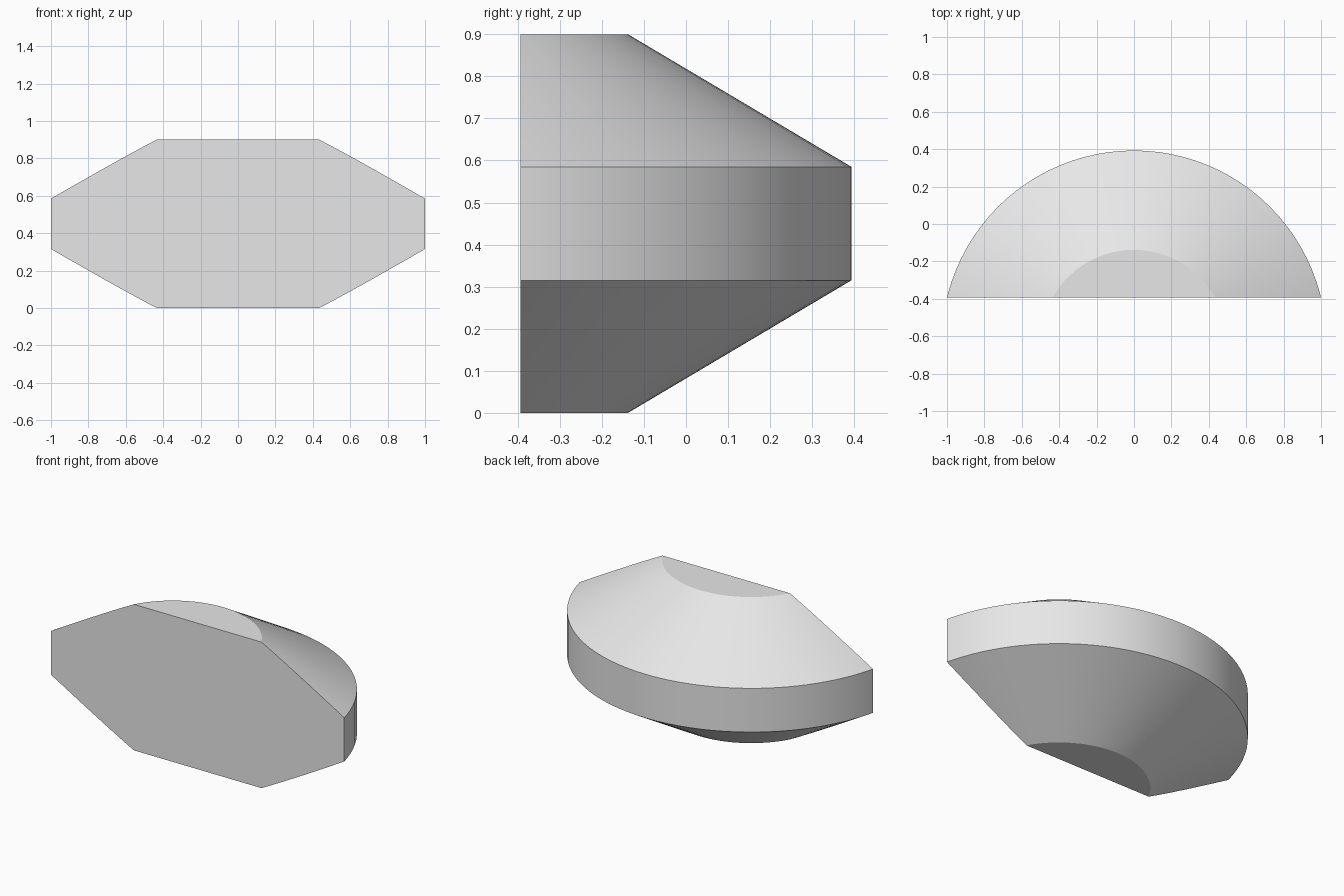
import bpy
import bmesh
import math
from mathutils import Vector

cube = bpy.data.objects.get("Cube")
if cube:
    bpy.data.objects.remove(cube, do_unlink=True)

OUTER, INNER = 1.029, 0.498      # radii of the rim and the flat ends
HEIGHT, RIM_LOW, RIM_HIGH = 0.9, 0.315, 0.585
FRONT_Y = -0.393                 # flat cut face
AXIS_Y = -FRONT_Y - OUTER        # centre of the revolved shape

grey = bpy.data.materials.new("light_grey")
grey.use_nodes = True
colour = (0.8, 0.8, 0.8, 1)
grey.diffuse_color = colour
grey.node_tree.nodes["Principled BSDF"].inputs["Base Color"].default_value = colour

# Revolve the bevelled disc profile around its vertical axis
bm = bmesh.new()
profile = [(0, 0), (INNER, 0), (OUTER, RIM_LOW), (OUTER, RIM_HIGH), (INNER, HEIGHT), (0, HEIGHT)]
verts = [bm.verts.new((0, AXIS_Y + r, z)) for r, z in profile]
edges = [bm.edges.new(pair) for pair in zip(verts, verts[1:])]
bmesh.ops.spin(bm, geom=verts + edges, cent=(0, AXIS_Y, 0), axis=(0, 0, 1),
               angle=math.tau, steps=96, use_duplicate=False)
bmesh.ops.remove_doubles(bm, verts=bm.verts, dist=0.0001)

# Slice off the front and close it with one flat face
geom = bm.verts[:] + bm.edges[:] + bm.faces[:]
bmesh.ops.bisect_plane(bm, geom=geom, plane_co=Vector((0, FRONT_Y, 0)),
                       plane_no=Vector((0, -1, 0)), clear_outer=True)
bmesh.ops.holes_fill(bm, edges=[e for e in bm.edges if e.is_boundary], sides=0)
bmesh.ops.dissolve_limit(bm, angle_limit=0.001, verts=bm.verts, edges=bm.edges)
bmesh.ops.recalc_face_normals(bm, faces=bm.faces)

mesh = bpy.data.meshes.new("cut_bevelled_disc")
bm.to_mesh(mesh)
bm.free()
mesh.materials.append(grey)
disc = bpy.data.objects.new("cut_bevelled_disc", mesh)
bpy.context.collection.objects.link(disc)

# Smooth the curved bands, keep the rims sharp
bpy.ops.object.select_all(action="DESELECT")
disc.select_set(True)
bpy.context.view_layer.objects.active = disc
bpy.ops.object.shade_smooth_by_angle(angle=math.radians(20))
